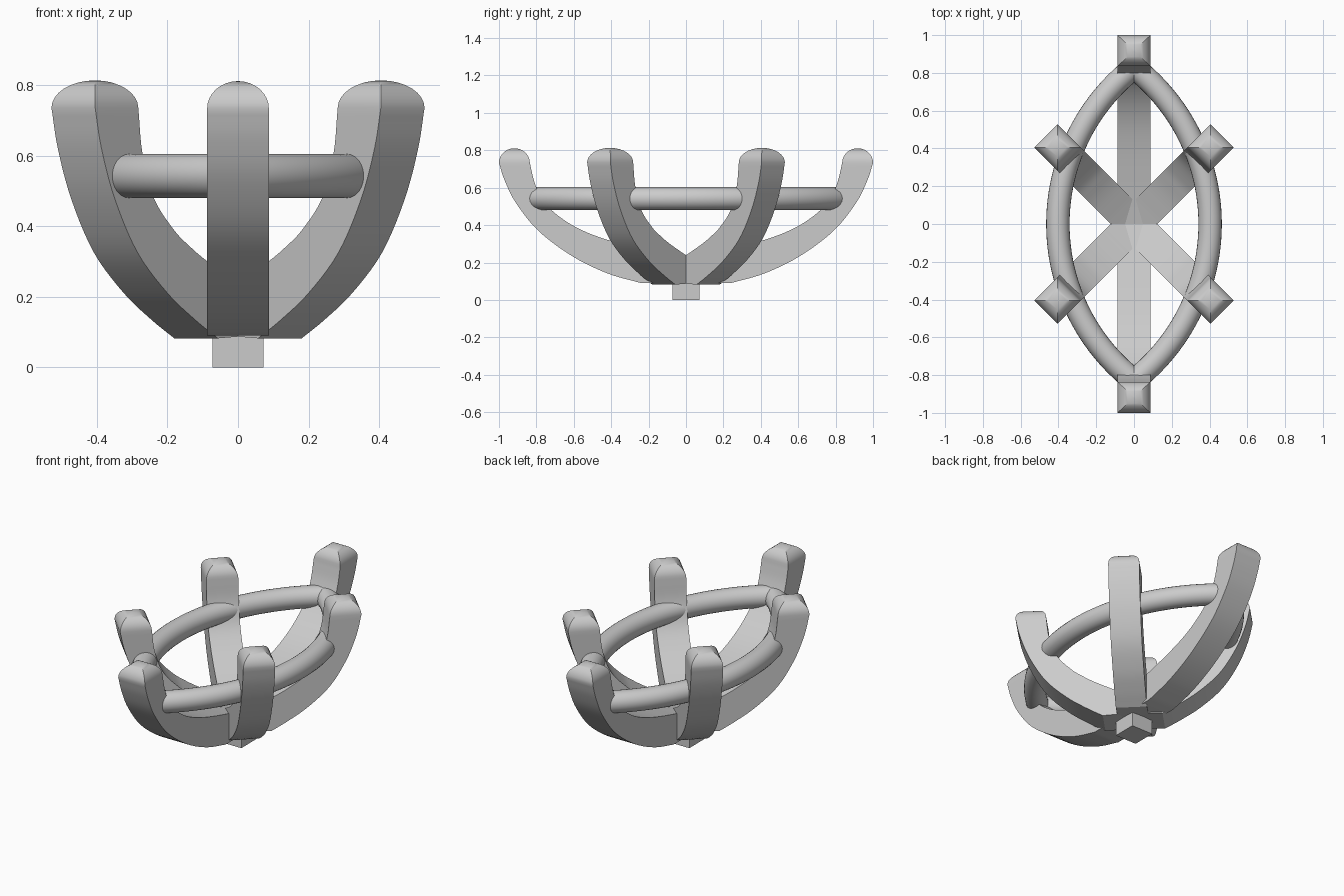
import bpy, bmesh, math
from mathutils import Vector

if "Cube" in bpy.data.objects:
    bpy.data.objects.remove(bpy.data.objects["Cube"])

HALF = 0.0875      # half the width of a prong
TIP = 0.078        # height of the domed prong tip


def smooth_path(pts, steps=5):
    """Catmull-Rom curve; the first segment stays straight."""
    p = [Vector(q) for q in pts]
    out = [p[0]]
    c = p[1:]
    for i in range(len(c) - 1):
        a = c[i - 1] if i else 2 * c[0] - c[1]
        b, d = c[i], c[i + 1]
        e = c[i + 2] if i + 2 < len(c) else 2 * d - b
        for k in range(steps):
            t = k / steps
            out.append(0.5 * (2 * b + (d - a) * t + (2 * a - 5 * b + 4 * d - e) * t * t
                              + (3 * b - a - 3 * d + e) * t ** 3))
    out.append(c[-1])
    return out


def finish(bm, name, angle):
    bmesh.ops.recalc_face_normals(bm, faces=bm.faces)
    me = bpy.data.meshes.new(name)
    bm.to_mesh(me)
    bm.free()
    ob = bpy.data.objects.new(name, me)
    bpy.context.collection.objects.link(ob)
    bpy.context.view_layer.objects.active = ob
    ob.select_set(True)
    bpy.ops.object.shade_smooth_by_angle(angle=math.radians(angle))
    ob.select_set(False)
    return ob


def loft(name, rings, angle=30):
    bm = bmesh.new()
    loops = [[bm.verts.new(v) for v in r] for r in rings]
    n = len(loops[0])
    for a, b in zip(loops, loops[1:]):
        for i in range(n):
            j = (i + 1) % n
            bm.faces.new((a[i], a[j], b[j], b[i]))
    bm.faces.new(loops[0])
    bm.faces.new(loops[-1])
    return finish(bm, name, angle)


def prong(name, outer, inner, degrees):
    sections = [(o, i, HALF) for o, i in zip(smooth_path(outer), smooth_path(inner))]
    # domed tip: the square section shrinks along a quarter ellipse
    o, i, _ = sections[-1]
    mid, half = (o + i) / 2, (o - i) / 2
    for k in range(1, 9):
        a = math.radians(89) * k / 8
        up = Vector((0, TIP * math.sin(a)))
        s = math.cos(a)
        sections.append((mid + half * s + up, mid - half * s + up, HALF * s))
    c, sn = math.cos(math.radians(degrees)), math.sin(math.radians(degrees))
    rings = []
    for o, i, w in sections:
        corners = [(o, -w), (o, w), (i, w), (i, -w)]
        rings.append([(p.x * c - v * sn, p.x * sn + v * c, p.y) for p, v in corners])
    return loft(name, rings)


# Two long end prongs
long_out = [(0, .09), (.24, .09), (.42, .142), (.61, .235), (.79, .37), (.91, .52), (.97, .64), (1.0, .733)]
long_in = [(0, .215), (.2, .26), (.4, .315), (.55, .37), (.67, .44), (.765, .53), (.81, .63), (.835, .733)]
for n, deg in (("front", -90), ("back", 90)):
    prong(n + "_end_prong", long_out, long_in, deg)

# Four diagonal side prongs
side_out = [(0, .092), (.168, .082), (.26, .135), (.37, .21), (.49, .325), (.58, .475), (.634, .618), (.66, .735)]
side_in = [(0, .20), (.1, .245), (.21, .30), (.28, .342), (.345, .39), (.425, .48), (.47, .604), (.487, .735)]
for n, deg in (("back_right", 45), ("back_left", 135), ("front_left", 225), ("front_right", 315)):
    prong(n + "_side_prong", side_out, side_in, deg)

# Pointed-oval rail made of two arcs of round tube
C, R, r = 0.65, 1.053, 0.062
end = math.asin(0.84 / R)
for n, side in (("right", 1), ("left", -1)):
    rings = []
    for k in range(49):
        a = -end + 2 * end * k / 48
        ring = []
        for m in range(24):
            b = 2 * math.pi * m / 24
            d = R + r * math.cos(b)
            ring.append((side * (d * math.cos(a) - C), d * math.sin(a), 0.542 + r * math.sin(b)))
        rings.append(ring)
    loft(n + "_rail", rings, 40)

# Small square post underneath
bm = bmesh.new()
bmesh.ops.create_cube(bm, size=1)
for v in bm.verts:
    v.co = (v.co.x * 0.144, v.co.y * 0.144, (v.co.z + 0.5) * 0.12)
finish(bm, "base_post", 30)
